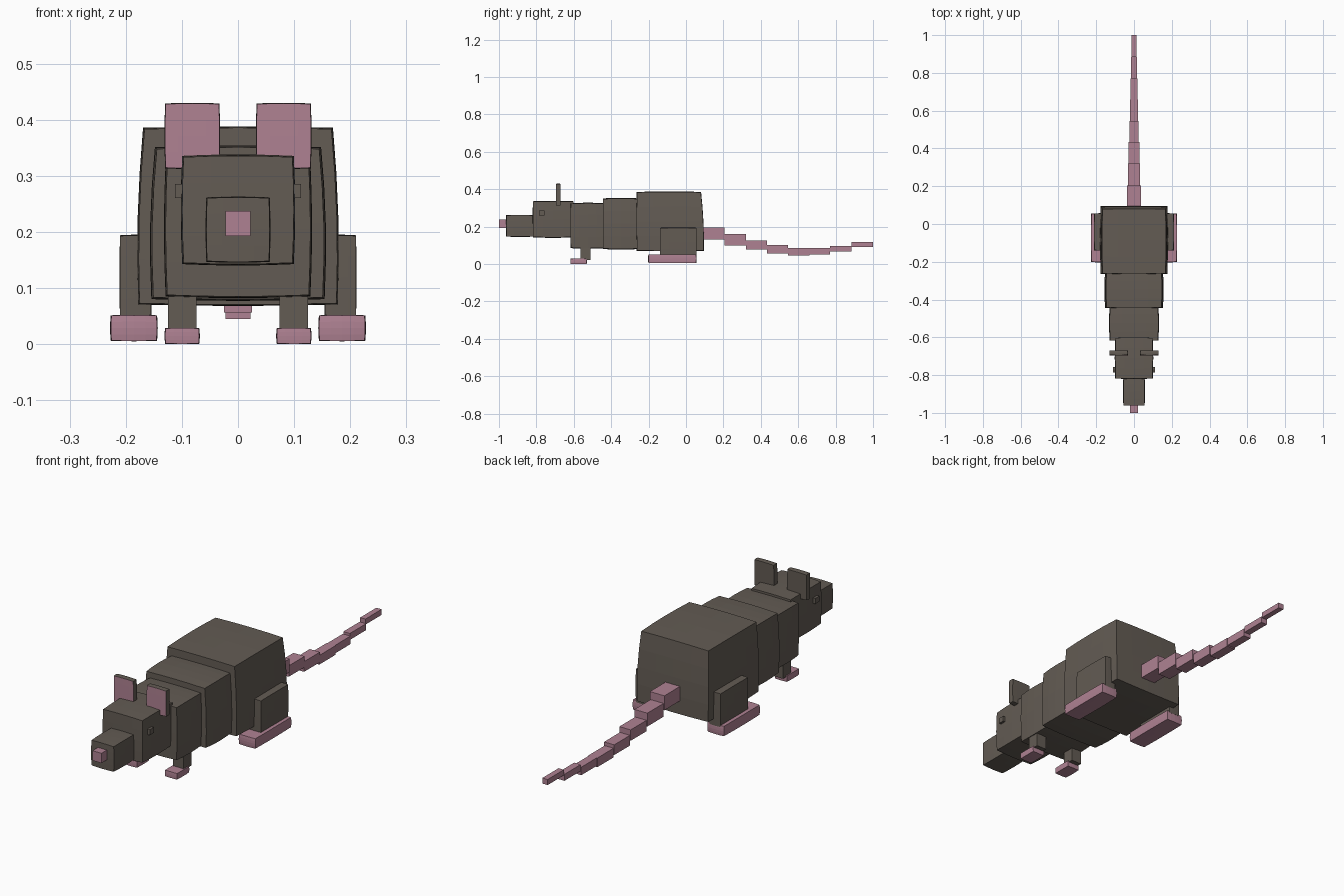
import bpy, bmesh
from mathutils import Vector

if "Cube" in bpy.data.objects:
    bpy.data.objects.remove(bpy.data.objects["Cube"])


def material(name, rgb):
    m = bpy.data.materials.new(name)
    m.diffuse_color = (*rgb, 1)
    m.use_nodes = True
    m.node_tree.nodes["Principled BSDF"].inputs["Base Color"].default_value = m.diffuse_color
    return m


FUR = material("brown grey fur", (0.125, 0.106, 0.088))
SKIN = material("pink skin", (0.43, 0.222, 0.29))


def block(name, lo, hi, mat, bulge=0.0, top=0.0, back=0.0, front_mat=None):
    """Box between two corners; bulge bows the faces, top narrows the upper
    part, back pulls the upper rear edge forward."""
    lo, hi = Vector(lo), Vector(hi)
    centre, half = (lo + hi) / 2, (hi - lo) / 2
    bm = bmesh.new()
    bmesh.ops.create_cube(bm, size=2)
    if bulge:
        bmesh.ops.subdivide_edges(bm, edges=bm.edges[:], cuts=3, use_grid_fill=True)
    for v in bm.verts:
        x, y, z = v.co
        up = max(0, (z + 1) / 2) ** 2
        v.co = (centre.x + half.x * x * (1 - bulge * (z * z + y * y) / 2 - top * up),
                centre.y + half.y * y * (1 - bulge * 0.5 * (x * x + z * z) / 2)
                - back * max(y, 0) * up,
                centre.z + half.z * z * (1 - bulge * (x * x + y * y) / 2))
    bm.normal_update()
    mesh = bpy.data.meshes.new(name)
    mesh.materials.append(mat)
    if front_mat:
        mesh.materials.append(front_mat)
        for f in bm.faces:
            if f.normal.y < -0.8:
                f.material_index = 1
    bm.to_mesh(mesh)
    bm.free()
    ob = bpy.data.objects.new(name, mesh)
    bpy.context.collection.objects.link(ob)
    return ob


def pair(name, lo, hi, mat, **kw):
    """Right part and its mirror image on the left."""
    block("right_" + name, lo, hi, mat, **kw)
    block("left_" + name, (-hi[0], lo[1], lo[2]), (-lo[0], hi[1], hi[2]), mat, **kw)


# Body, from the rump forwards to the nose
block("rump", (-0.181, -0.265, 0.068), (0.181, 0.097, 0.388), FUR, 0.03, 0.05, 0.015)
block("belly", (-0.158, -0.445, 0.077), (0.158, -0.25, 0.354), FUR, 0.045, 0.04)
block("chest", (-0.132, -0.618, 0.082), (0.132, -0.43, 0.328), FUR, 0.045)
block("head", (-0.102, -0.82, 0.14), (0.102, -0.6, 0.338), FUR, 0.05)
block("snout", (-0.058, -0.962, 0.145), (0.058, -0.81, 0.263), FUR, 0.05)
block("nose", (-0.022, -1.0, 0.193), (0.022, -0.95, 0.237), SKIN)

# Ears with pink fronts, and small eyes
pair("ear", (0.032, -0.695, 0.312), (0.131, -0.67, 0.43), FUR, bulge=0.04, front_mat=SKIN)
pair("eye", (0.09, -0.785, 0.26), (0.112, -0.757, 0.285), FUR)

# Front legs and paws
pair("front_leg", (0.074, -0.565, 0.022), (0.125, -0.51, 0.12), FUR)
pair("front_paw", (0.068, -0.618, 0.0), (0.131, -0.53, 0.029), SKIN, bulge=0.07)

# Hind legs and long feet
pair("thigh", (0.154, -0.14, 0.042), (0.211, 0.057, 0.195), FUR, bulge=0.03)
pair("hind_foot", (0.143, -0.203, 0.005), (0.228, 0.057, 0.052), SKIN, bulge=0.06)

# Tail of shrinking blocks: start, half width, bottom, top
tail = [(0.08, 0.036, 0.13, 0.195), (0.205, 0.032, 0.1, 0.16),
        (0.32, 0.028, 0.078, 0.127), (0.433, 0.025, 0.056, 0.102),
        (0.545, 0.022, 0.045, 0.086), (0.66, 0.019, 0.05, 0.086),
        (0.77, 0.016, 0.068, 0.097), (0.885, 0.013, 0.092, 0.117)]
for i, (y, w, z0, z1) in enumerate(tail):
    end = tail[i + 1][0] if i + 1 < len(tail) else 1.0
    block("tail_%d" % (i + 1), (-w, y, z0), (w, end, z1), SKIN)
